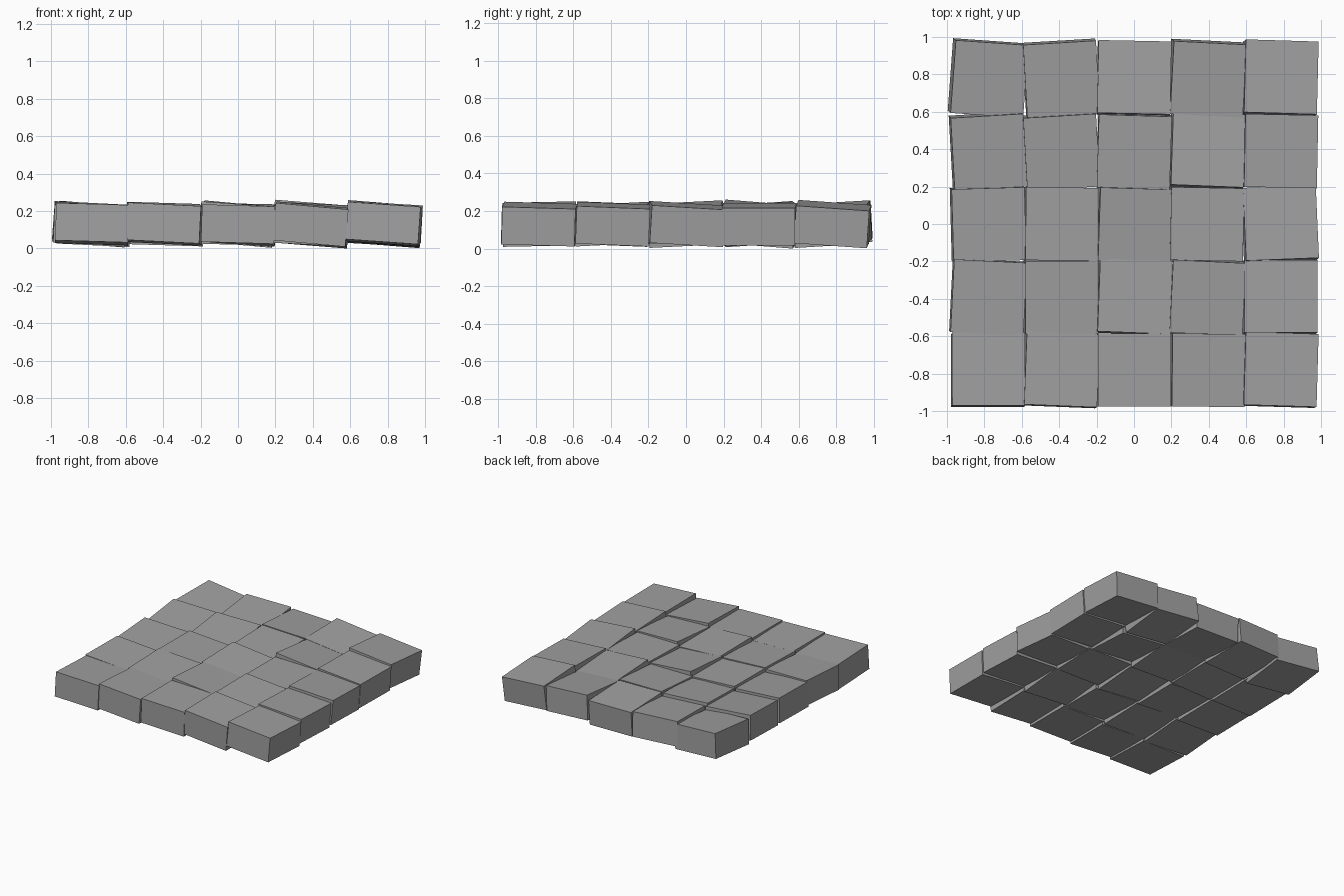
import bpy
from mathutils import Matrix, Euler

if "Cube" in bpy.data.objects:
    bpy.data.objects.remove(bpy.data.objects["Cube"])

stone = bpy.data.materials.new("stone_grey")
stone.diffuse_color = (0.35, 0.35, 0.35, 1)
stone.use_nodes = True
stone.node_tree.nodes["Principled BSDF"].inputs["Base Color"].default_value = stone.diffuse_color

PITCH = 0.39      # tile spacing and tile width
THICK = 0.2
MID_Z = 0.13

# tilt of each slab in hundredths of a radian (about x, y, z), back row first
TILTS = [
    [(5, 8, -7), (6, 3, 6), (-5, 2, -2), (6, 8, -5), (-7, 8, -3)],
    [(7, 5, 6), (7, 3, 6), (5, 2, -3), (-8, 8, -4), (0, 7, -2)],
    [(4, 5, 3), (0, 6, -1), (5, 9, -3), (1, 1, -2), (-6, 6, 4)],
    [(3, 4, -5), (3, 5, 0), (-4, 7, -4), (5, 5, -5), (-4, 6, 0)],
    [(-4, 3, 0), (-3, 5, -4), (0, 3, 0), (2, 9, -1), (-3, 7, -3)],
]


def paving_slab(name, x, y, tilt):
    bpy.ops.mesh.primitive_cube_add(size=1)
    ob = bpy.context.object
    ob.name = name
    rot = Euler([a / 100 for a in tilt], 'XYZ').to_matrix().to_4x4()
    size = Matrix.Diagonal((PITCH, PITCH, THICK, 1))
    ob.data.transform(rot @ size)
    ob.location = (x, y, MID_Z)
    ob.data.materials.append(stone)


# five by five field of uneven paving slabs
for r, row in enumerate(TILTS):
    for c, tilt in enumerate(row):
        paving_slab(f"paving_slab_{r + 1}_{c + 1}",
                    (c - 2) * PITCH, (2 - r) * PITCH, tilt)
